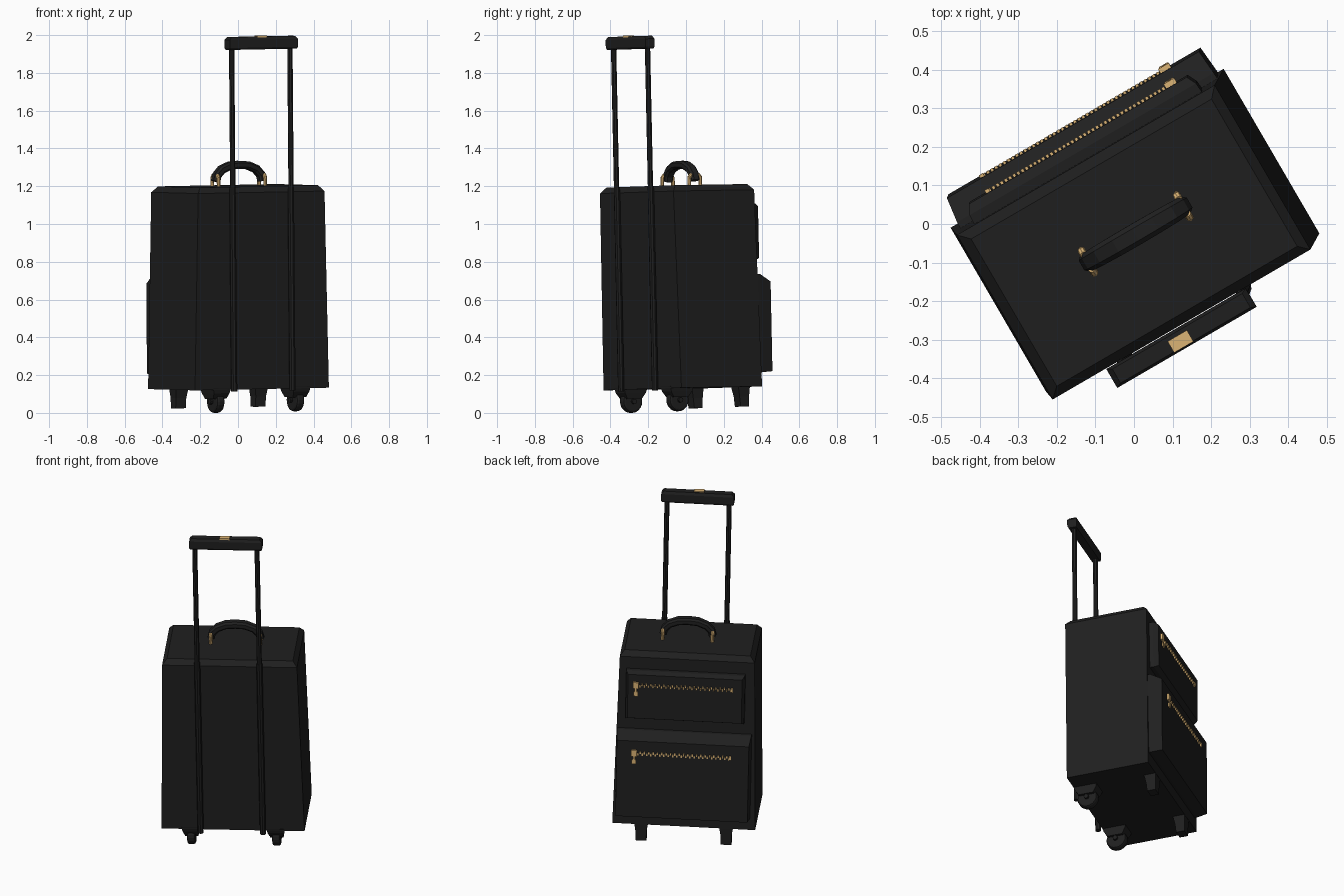
import bpy, bmesh, math
from mathutils import Matrix, Vector

if "Cube" in bpy.data.objects:
    bpy.data.objects.remove(bpy.data.objects["Cube"])

# whole case is turned about z and leans very slightly
M = (Matrix.Rotation(0.021, 4, 'X') @ Matrix.Rotation(-0.008, 4, 'Y')
     @ Matrix.Rotation(math.radians(30.2), 4, 'Z'))


def material(name, col):
    m = bpy.data.materials.new(name)
    m.diffuse_color = col
    m.use_nodes = True
    m.node_tree.nodes["Principled BSDF"].inputs["Base Color"].default_value = m.diffuse_color
    return m


BLACK = material("black_leather", (0.014, 0.014, 0.014, 1))
GOLD = material("gold_metal", (0.72, 0.46, 0.18, 1))


def finish(name, bm, mat):
    bmesh.ops.recalc_face_normals(bm, faces=bm.faces[:])
    me = bpy.data.meshes.new(name)
    bm.to_mesh(me)
    bm.free()
    me.materials.append(mat)
    ob = bpy.data.objects.new(name, me)
    ob.matrix_world = M
    bpy.context.collection.objects.link(ob)
    return ob


def add_loft(bm, rings):
    vs = [[bm.verts.new(p) for p in r] for r in rings]
    n = len(vs[0])
    for a, b in zip(vs, vs[1:]):
        for i in range(n):
            j = (i + 1) % n
            bm.faces.new((a[i], a[j], b[j], b[i]))
    bm.faces.new(vs[0][::-1])
    bm.faces.new(vs[-1])


def loft(name, rings, mat=BLACK):
    bm = bmesh.new()
    add_loft(bm, rings)
    return finish(name, bm, mat)


def rect_z(x0, x1, y0, y1, z):
    return [(x0, y0, z), (x1, y0, z), (x1, y1, z), (x0, y1, z)]


def rect_y(x0, x1, z0, z1, y):
    return [(x0, y, z0), (x1, y, z0), (x1, y, z1), (x0, y, z1)]


def add_box(bm, x, y, z, sx, sy, sz):
    add_loft(bm, [rect_z(x - sx/2, x + sx/2, y - sy/2, y + sy/2, z + k*sz/2) for k in (-1, 1)])


def add_cyl(bm, p, q, r, n=8):
    p, q = Vector(p), Vector(q)
    d = q - p
    mat = Matrix.Translation((p + q)/2) @ d.to_track_quat('Z', 'Y').to_matrix().to_4x4()
    bmesh.ops.create_cone(bm, cap_ends=True, segments=n, radius1=r, radius2=r,
                          depth=d.length, matrix=mat)


# case body with tapered sides and chamfered top edge
loft("case_body", [rect_z(-.414, .406, -.261, .233, .13),
                   rect_z(-.391, .383, -.271, .223, 1.172),
                   rect_z(-.364, .358, -.246, .196, 1.203)])

# back pockets
loft("lower_pocket", [rect_y(-.385, .392, .205, .73, .2),
                      rect_y(-.382, .389, .205, .725, .245),
                      rect_y(-.374, .383, .21, .685, .312)])
loft("upper_pocket", [rect_y(-.342, .346, .80, 1.10, .2),
                      rect_y(-.338, .342, .80, 1.10, .25),
                      rect_y(-.325, .329, .812, 1.085, .276)])


# zips: interlocking teeth, end stop, slider and pull tab
def zipper(name, y, z):
    bm = bmesh.new()
    n = 44
    for i in range(n):
        x = -.262 + .535 * i / (n - 1)
        add_box(bm, x, y, z + (.005 if i % 2 else -.005), .008, .012, .014)
    add_box(bm, -.268, y, z, .012, .014, .026)
    add_box(bm, .283, y + .003, z + .002, .032, .018, .038)
    add_box(bm, .283, y + .01, z - .03, .012, .006, .03)
    add_box(bm, .283, y + .01, z - .05, .026, .008, .026)
    finish(name, bm, GOLD)


zipper("upper_zip", .278, 1.02)
zipper("lower_zip", .313, .61)

# telescopic pull handle
for side, x in (("left", -.188), ("right", .169)):
    bm = bmesh.new()
    add_cyl(bm, (x, -.285, .12), (x, -.285, 1.2), .017)
    add_cyl(bm, (x, -.287, 1.15), (x, -.287, 1.95), .0145)
    finish(side + "_pull_rod", bm, BLACK)

loft("pull_grip", [rect_z(-.212, .196, -.312, -.266, 1.93),
                   rect_z(-.217, .201, -.318, -.262, 1.94),
                   rect_z(-.217, .201, -.318, -.262, 1.982),
                   rect_z(-.203, .187, -.311, -.269, 1.998)])
bm = bmesh.new()
add_box(bm, -.014, -.296, 1.993, .058, .034, .02)
finish("release_button", bm, GOLD)

# carry handle: chamfered strap section swept over an arch
path = [(-.142, 1.228), (-.134, 1.26), (-.105, 1.29), (-.055, 1.31), (0, 1.314)]
path += [(-x, z) for x, z in path[-2::-1]]
rings = []
for i, (x, z) in enumerate(path):
    a, b = path[max(i - 1, 0)], path[min(i + 1, len(path) - 1)]
    t = Vector((b[0] - a[0], 0, b[1] - a[1])).normalized()
    nrm = Vector((-t.z, 0, t.x))
    h, w = .021, .024 + .005 * math.sin(math.pi * i / (len(path) - 1))
    sec = [(-w, -h*.5), (-w*.6, -h), (w*.6, -h), (w, -h*.5),
           (w, h*.5), (w*.6, h), (-w*.6, h), (-w, h*.5)]
    rings.append([Vector((x + .012, -.007, z)) + nrm*k + Vector((0, y, 0)) for y, k in sec])
loft("carry_handle", rings)

# gold loops holding the carry handle
for side, s in (("left", -1), ("right", 1)):
    bm = bmesh.new()
    x = .012 + s*.143
    for y in (-.04, .026):
        add_cyl(bm, (x, y, 1.19), (x, y, 1.25), .010)
        d = .012 if y < 0 else -.012
        add_cyl(bm, (x, y, 1.246), (x, y + d, 1.262), .010)
    add_cyl(bm, (x, -.035, 1.247), (x, .021, 1.247), .008)
    finish(side + "_handle_loop", bm, GOLD)

# front casters and rear feet
for side, x in (("left", -.247), ("right", .241)):
    bm = bmesh.new()
    add_cyl(bm, (x - .024, -.191, .067), (x + .024, -.191, .067), .060, 20)
    rims = [e for e in bm.edges if abs(e.verts[0].co.x - e.verts[1].co.x) < 1e-4]
    bmesh.ops.bevel(bm, geom=rims, offset=.012, segments=2, profile=.5, affect='EDGES')
    add_cyl(bm, (x - .038, -.191, .067), (x + .038, -.191, .067), .014)
    finish(side + "_wheel", bm, BLACK)
    loft(side + "_wheel_mount", [rect_z(x - .040, x + .040, -.235, -.147, .082),
                                 rect_z(x - .048, x + .048, -.255, -.127, .112),
                                 rect_z(x - .054, x + .054, -.262, -.120, .14)])
    loft(side + "_rear_foot", [rect_z(x - .031, x + .031, .178, .228, .026),
                               rect_z(x - .031, x + .031, .172, .230, .08),
                               rect_z(x - .040, x + .040, .160, .232, .14)])
